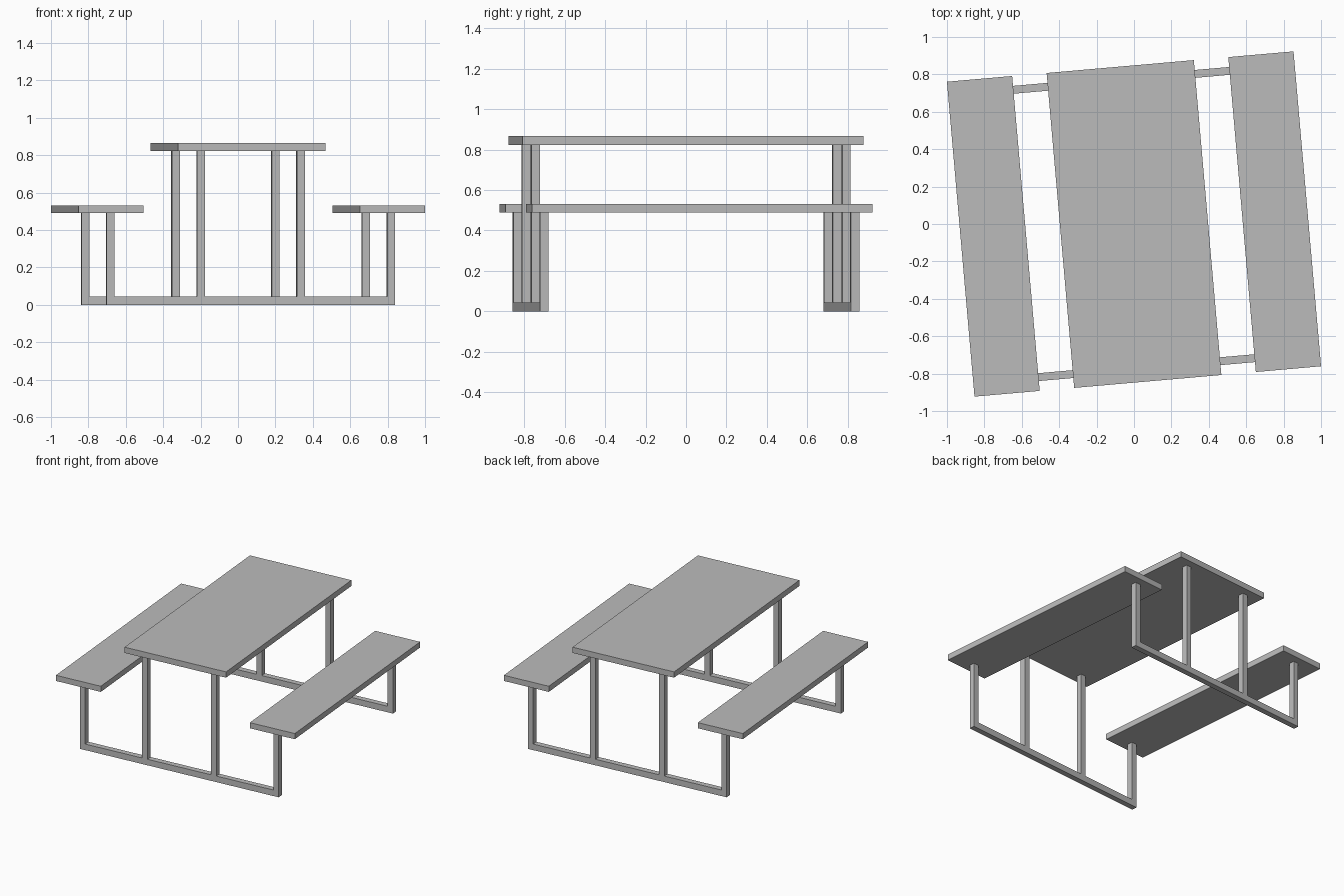
import bpy
from math import radians
from mathutils import Matrix

cube = bpy.data.objects.get("Cube")
if cube:
    bpy.data.objects.remove(cube, do_unlink=True)

# Single flat colour
grey = bpy.data.materials.new("plain grey")
grey.use_nodes = True
grey.diffuse_color = (0.5, 0.5, 0.5, 1)
grey.node_tree.nodes["Principled BSDF"].inputs["Base Color"].default_value = (0.5, 0.5, 0.5, 1)

# The whole table stands slightly turned about the vertical axis
TURN = Matrix.Rotation(radians(5), 4, 'Z')


def box(name, x, y, z):
    """Box from (low, high) ranges, turned with the table."""
    bpy.ops.mesh.primitive_cube_add(size=1)
    ob = bpy.context.object
    ob.name = name
    mid = [(a + b) / 2 for a, b in (x, y, z)]
    size = [b - a for a, b in (x, y, z)]
    ob.data.transform(Matrix.Translation(mid) @ Matrix.Diagonal(size + [1]))
    ob.data.transform(TURN)
    ob.data.materials.append(grey)
    return ob


def span(centre, width):
    return (centre - width / 2, centre + width / 2)


BAR = 0.042
LENGTH = 1.69
BEAM_TOP = 0.045
BENCH_Z = (0.49, 0.532)
TOP_Z = (0.823, 0.866)
END_X = 0.753      # bench post centre
LEG_X = 0.268      # table leg centre
FRAME_Y = 0.771    # frame centre

# Table top and benches
box("table_top", span(0, 0.79), span(0, LENGTH), TOP_Z)
for side, sx in (("left", 1), ("right", -1)):
    box(f"{side}_bench", span(sx * 0.755, 0.35), span(0, LENGTH), BENCH_Z)

# Two tube frames, front and back
for end, sy in (("front", -1), ("back", 1)):
    y = span(sy * FRAME_Y, BAR)
    box(f"{end}_floor_beam", span(0, 2 * END_X - BAR), y, (0, BEAM_TOP))
    for side, sx in (("left", 1), ("right", -1)):
        box(f"{end}_{side}_bench_post", span(sx * END_X, BAR), y, (0, BENCH_Z[0]))
        box(f"{end}_{side}_table_leg", span(sx * LEG_X, BAR), y, (BEAM_TOP, TOP_Z[0]))
